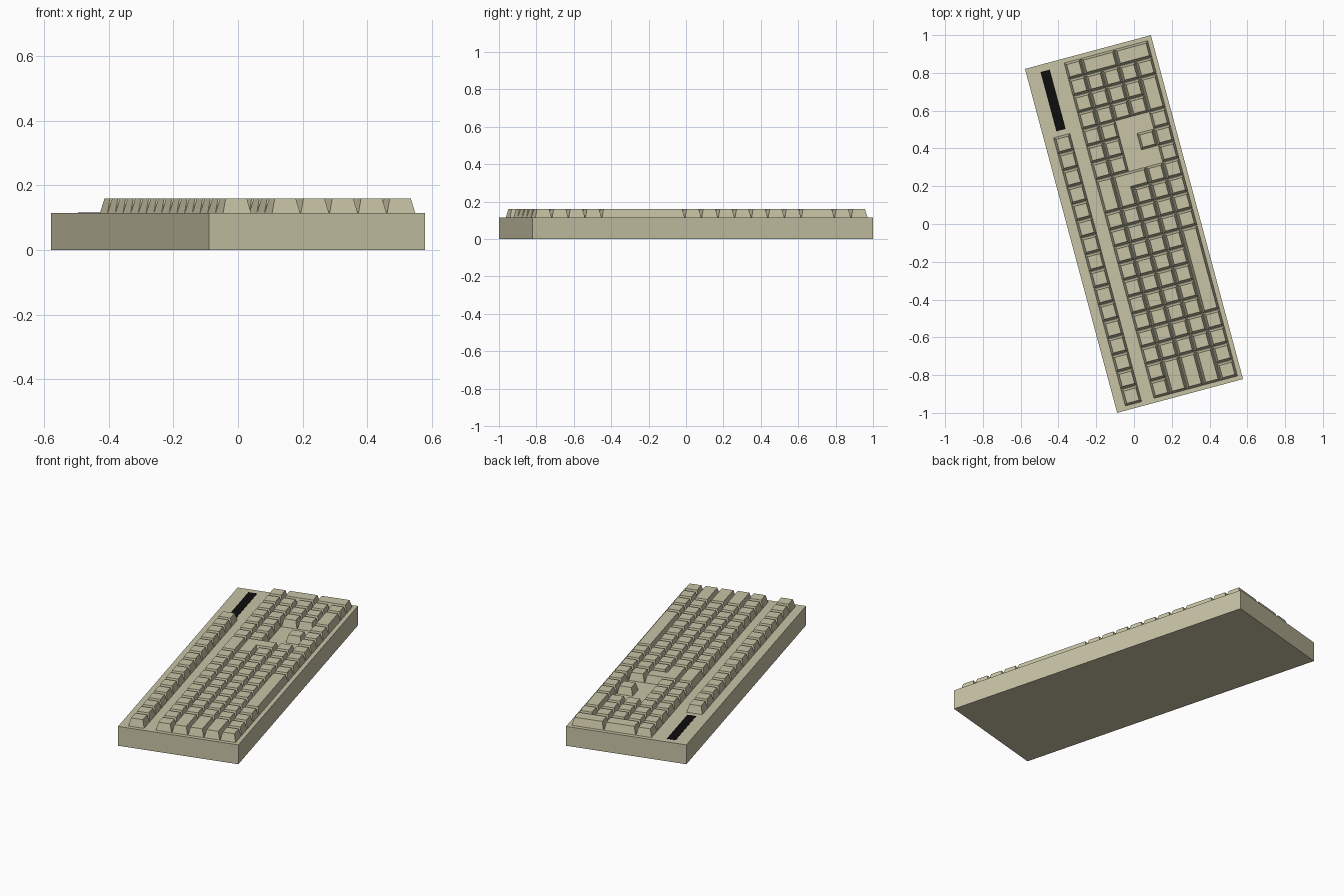
import bpy, bmesh, math
from mathutils import Vector

if "Cube" in bpy.data.objects:
    bpy.data.objects.remove(bpy.data.objects["Cube"])

U = 0.092                     # key pitch
LEFT = -10 * U                # left edge of the key field
MAIN_TOP, FN_TOP = 0.138, 0.295
BASE_H, KEY_H = 0.115, 0.16
ANGLE = math.radians(105)


def material(name, color):
    m = bpy.data.materials.new(name)
    m.diffuse_color = color
    m.use_nodes = True
    m.node_tree.nodes["Principled BSDF"].inputs["Base Color"].default_value = m.diffuse_color
    return m


def inset(poly, d):
    """Move every edge of a right-angled, counter-clockwise outline inward by d."""
    out = []
    for i, p in enumerate(poly):
        a = (p - poly[i - 1]).normalized()
        b = (poly[(i + 1) % len(poly)] - p).normalized()
        out.append(p + d * Vector((-a.y - b.y, a.x + b.x)))
    return out


def add_prism(bm, low, high, z0, z1):
    lo = [bm.verts.new((p.x, p.y, z0)) for p in low]
    hi = [bm.verts.new((p.x, p.y, z1)) for p in high]
    bm.faces.new(lo[::-1])
    bm.faces.new(hi)
    n = len(lo)
    for i in range(n):
        j = (i + 1) % n
        bm.faces.new((lo[i], lo[j], hi[j], hi[i]))


def rect(x0, y0, x1, y1):
    return [Vector(p) for p in ((x0, y0), (x1, y0), (x1, y1), (x0, y1))]


def finish(name, bm, mat):
    me = bpy.data.meshes.new(name)
    bm.to_mesh(me)
    bm.free()
    me.materials.append(mat)
    ob = bpy.data.objects.new(name, me)
    ob.rotation_euler.z = ANGLE
    bpy.context.collection.objects.link(ob)


def box(name, x0, y0, x1, y1, z0, z1, mat):
    bm = bmesh.new()
    r = rect(x0, y0, x1, y1)
    add_prism(bm, r, r, z0, z1)
    finish(name, bm, mat)


def keys(name, outlines, top):
    """Tapered keycaps; outlines are in key units, rows counted downward from top."""
    bm = bmesh.new()
    for o in outlines:
        p = [Vector((LEFT + v.x * U, top + v.y * U)) for v in o]
        add_prism(bm, inset(p, 0.001), inset(p, 0.0125), BASE_H - 0.001, KEY_H)
    finish(name, bm, beige)


def key(col, row, w=1, h=1):
    return rect(col, -row - h, col + w, -row)


beige = material("beige_plastic", (0.58, 0.55, 0.38, 1))
black = material("black_panel", (0.004, 0.004, 0.004, 1))

# Case and dark indicator strip
box("case", -0.9425, -0.345, 0.9425, 0.345, 0, BASE_H, beige)
box("indicator_strip", 0.58, 0.219, 0.905, 0.27, BASE_H - 0.002, BASE_H + 0.001, black)

# Function row
keys("function_keys", [key(c, 0) for c in range(16)], FN_TOP)

# Main block: number row, three letter rows, bottom row
main = [key(c, 0) for c in range(11)] + [key(11, 0, 2)]
for row, end in ((1, 11), (2, 12), (3, 13)):
    main += [key(0, row, 2)] + [key(c, row) for c in range(2, end)]
main += [key(c, 4) for c in (0, 1, 2, 3, 9, 10, 11, 12)]
keys("main_keys", main, MAIN_TOP)
keys("space_bar", [key(4, 4, 5)], MAIN_TOP)

# L-shaped enter key
ell = [Vector(p) for p in ((11, -2), (12, -2), (12, -3), (13, -3), (13, -1), (11, -1))]
keys("enter_key", [ell], MAIN_TOP)

# Navigation cluster and arrows
keys("navigation_keys", [key(c, r) for r in (0, 1) for c in (13, 14, 15)], MAIN_TOP)
keys("arrow_keys", [key(14, 3)] + [key(c, 4) for c in (13, 14, 15)], MAIN_TOP)

# Number pad
pad = [key(c, r) for r in range(4) for c in (16, 17, 18)]
pad += [key(16, 4, 2), key(18, 4), key(19, 0), key(19, 1, 1, 2), key(19, 3, 1, 2)]
keys("number_pad_keys", pad, MAIN_TOP)
